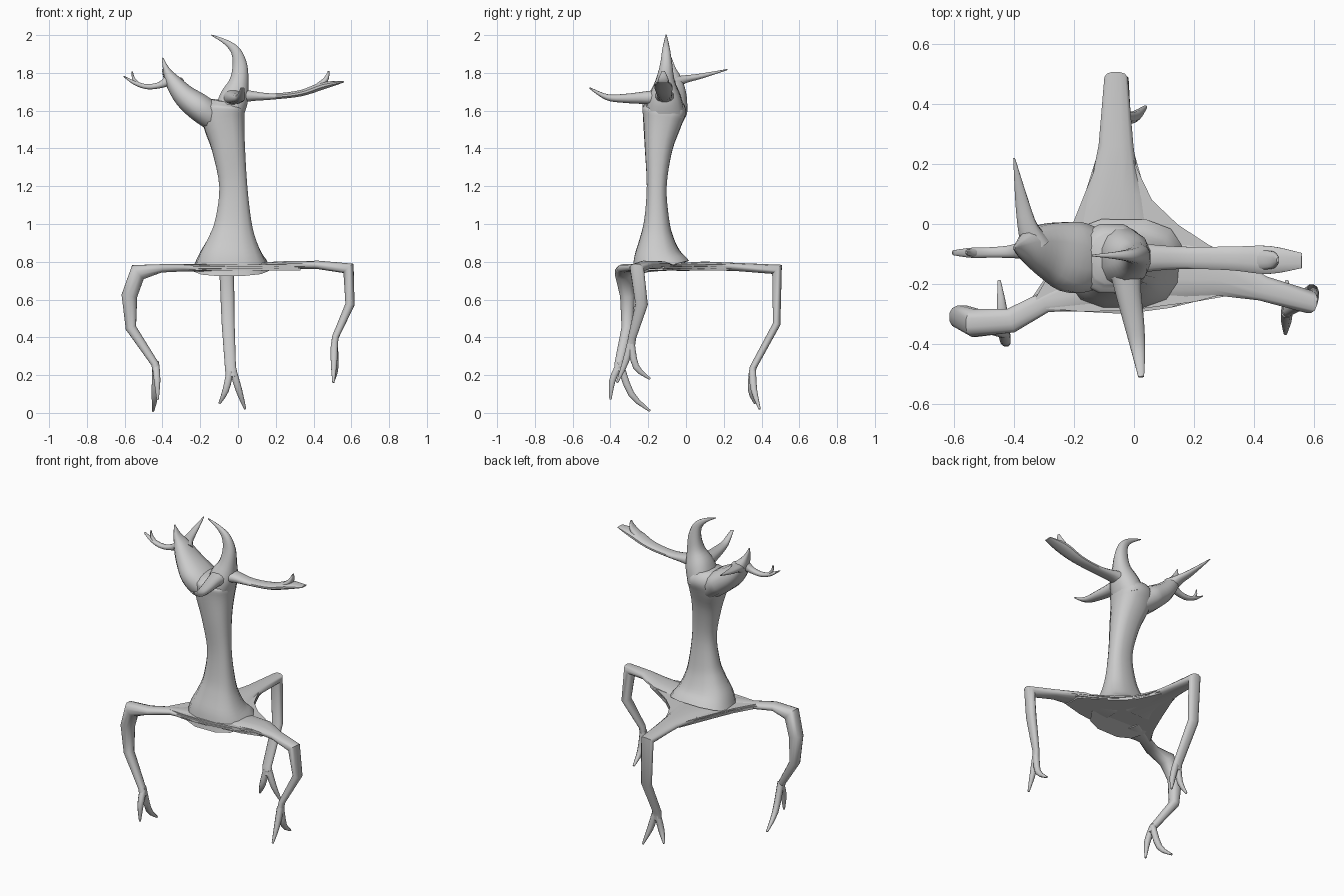
import bpy, bmesh, math
from mathutils import Vector

X, Y = Vector((1, 0, 0)), Vector((0, 1, 0))


def spline(pts, steps):
    """Catmull-Rom through rows of (x, y, z, half_width, half_height)."""
    out = []
    for i in range(len(pts) - 1):
        p0, p1 = pts[max(i - 1, 0)], pts[i]
        p2, p3 = pts[i + 1], pts[min(i + 2, len(pts) - 1)]
        for k in range(steps):
            t = k / steps
            out.append([0.5 * (2 * b + (c - a) * t + (2 * a - 5 * b + 4 * c - d) * t * t
                               + (3 * b - a - 3 * c + d) * t ** 3)
                        for a, b, c, d in zip(p0, p1, p2, p3)])
    out.append(list(pts[-1]))
    return out


def finish(bm, name, angle=50):
    bmesh.ops.recalc_face_normals(bm, faces=bm.faces)
    mesh = bpy.data.meshes.new(name)
    bm.to_mesh(mesh)
    bm.free()
    ob = bpy.data.objects.new(name, mesh)
    bpy.context.collection.objects.link(ob)
    bpy.ops.object.select_all(action='DESELECT')
    bpy.context.view_layer.objects.active = ob
    ob.select_set(True)
    bpy.ops.object.shade_smooth_by_angle(angle=math.radians(angle))
    return ob


def limb(name, pts, side, steps=4, sides=12, power=0.85):
    """Loft rounded rings along a path; half_width lies along 'side'."""
    rows = spline(pts, steps) if steps > 1 else [list(p) for p in pts]
    pos = [Vector(r[:3]) for r in rows]
    bm = bmesh.new()
    rings = []
    for i, r in enumerate(rows):
        a = (pos[i] - pos[max(i - 1, 0)]).normalized()
        b = (pos[min(i + 1, len(pos) - 1)] - pos[i]).normalized()
        t = (a + b).normalized()
        mitre = min(1.4, 1 / max(0.1, t.dot(b if b.length else a)))
        s = (side - t * side.dot(t)).normalized()
        n = t.cross(s)
        w, h = max(r[3], 0.003), max(r[4], 0.003) * mitre
        ring = []
        for k in range(sides):
            ang = 2 * math.pi * (k + 0.5) / sides
            c, q = math.cos(ang), math.sin(ang)
            ring.append(bm.verts.new(pos[i]
                        + s * w * math.copysign(abs(c) ** power, c)
                        + n * h * math.copysign(abs(q) ** power, q)))
        rings.append(ring)
    for r0, r1 in zip(rings, rings[1:]):
        for k in range(sides):
            j = (k + 1) % sides
            bm.faces.new((r0[k], r0[j], r1[j], r1[k]))
    bm.faces.new(rings[0])
    bm.faces.new(rings[-1])
    return finish(bm, name)


# Torso: flared skirt, slim waist, wider neck
limb("torso", [
    (-.035, -.135, .765, .205, .16), (-.035, -.15, .83, .175, .13),
    (-.03, -.155, .92, .13, .093), (-.025, -.155, 1.02, .098, .068),
    (-.025, -.155, 1.2, .076, .054), (-.05, -.145, 1.4, .09, .075),
    (-.075, -.125, 1.54, .112, .105), (-.075, -.115, 1.61, .108, .118),
    (-.07, -.115, 1.65, .075, .085)], X, power=.75)

# Webbed underside joining the three legs
web = [(-.12, .24), (-.15, .11), (-.205, .0), (-.25, -.13), (-.34, -.245),
       (-.32, -.29), (-.18, -.292), (-.03, -.30), (.12, -.28), (.2, -.25), (.34, -.235),
       (.34, -.115), (.25, -.07), (.14, -.01), (.06, .08), (.015, .15), (.0, .24)]
bm = bmesh.new()
lo = [bm.verts.new((x, y, .755)) for x, y in web]
hi = [bm.verts.new((x, y, .785)) for x, y in web]
bm.faces.new(lo)
bm.faces.new(hi)
for i in range(len(web)):
    j = (i + 1) % len(web)
    bm.faces.new((lo[i], lo[j], hi[j], hi[i]))
bmesh.ops.bevel(bm, geom=[e for e in bm.edges if abs(e.verts[0].co.z - e.verts[1].co.z) < .001],
                offset=.01, segments=2, affect='EDGES')
finish(bm, "web_base")

# Open jaws at the top
limb("cupped_jaw", [
    (-.10, -.112, 1.54, .09, .07), (-.195, -.112, 1.61, .122, .075),
    (-.28, -.09, 1.675, .098, .062), (-.345, -.078, 1.755, .062, .042),
    (-.38, -.08, 1.82, .028, .018), (-.40, -.08, 1.88, .004, .004)], Y)
limb("horn_jaw", [
    (-.05, -.112, 1.58, .11, .08), (-.02, -.112, 1.67, .088, .078),
    (.005, -.11, 1.755, .053, .052), (.01, -.105, 1.84, .034, .04),
    (-.012, -.105, 1.915, .022, .027), (-.065, -.105, 1.963, .012, .014),
    (-.14, -.105, 2.0, .003, .003)], Y)

# Upper arms and spikes
limb("right_arm", [
    (-.02, -.115, 1.675, .065, .05), (.06, -.113, 1.678, .046, .03),
    (.18, -.113, 1.675, .038, .017), (.33, -.115, 1.692, .041, .017),
    (.45, -.12, 1.732, .048, .02), (.56, -.122, 1.753, .026, .004)], Y)
limb("right_arm_thumb", [
    (.42, -.12, 1.725, .035, .018), (.465, -.12, 1.765, .028, .014),
    (.48, -.12, 1.81, .008, .004)], Y)
limb("left_arm", [
    (-.35, -.085, 1.77, .035, .035), (-.41, -.092, 1.737, .022, .018),
    (-.48, -.095, 1.727, .018, .014), (-.545, -.096, 1.746, .017, .011),
    (-.605, -.096, 1.782, .008, .003)], Y)
limb("left_arm_thumb", [
    (-.53, -.096, 1.74, .014, .012), (-.553, -.095, 1.77, .01, .008),
    (-.56, -.095, 1.808, .004, .003)], Y)
limb("back_spike", [
    (-.33, -.07, 1.74, .05, .04), (-.355, -.01, 1.765, .034, .022),
    (-.375, .08, 1.783, .022, .014), (-.40, .22, 1.818, .003, .003)], X)
limb("front_spike", [
    (-.03, -.13, 1.67, .06, .045), (-.02, -.22, 1.668, .045, .034),
    (.0, -.33, 1.665, .035, .024), (.014, -.42, 1.672, .024, .016),
    (.024, -.51, 1.72, .01, .004)], X)

# Legs: bent paths with hard knees
limb("right_leg", [
    (.05, -.15, .772, .10, .022), (.28, -.163, .783, .078, .022),
    (.43, -.215, .783, .043, .023), (.585, -.26, .765, .038, .027),
    (.593, -.235, .575, .034, .024), (.515, -.285, .40, .022, .018),
    (.508, -.295, .33, .022, .018)], Y, steps=1)
limb("left_leg", [
    (-.12, -.2, .768, .09, .022), (-.3, -.262, .768, .036, .02),
    (-.41, -.322, .765, .042, .022), (-.53, -.33, .745, .048, .042),
    (-.575, -.31, .62, .04, .042), (-.567, -.31, .45, .032, .028),
    (-.44, -.355, .26, .024, .02), (-.432, -.36, .22, .022, .02)], Y, steps=1)
limb("back_leg", [
    (-.065, -.05, .772, .13, .022), (-.065, .1, .778, .088, .024),
    (-.06, .26, .773, .06, .022), (-.06, .482, .76, .04, .026),
    (-.052, .48, .47, .035, .02), (-.04, .355, .24, .03, .018),
    (-.032, .35, .19, .034, .02)], X, steps=1)

# Forked feet
toes = {
    "right_toe_front": [(.51, -.293, .37), (.508, -.32, .27), (.505, -.365, .16)],
    "right_toe_rear": [(.51, -.29, .37), (.515, -.265, .245), (.51, -.19, .18)],
    "left_toe_front": [(-.435, -.355, .25), (-.428, -.39, .17), (-.425, -.40, .07)],
    "left_toe_rear": [(-.437, -.352, .27), (-.44, -.29, .10), (-.45, -.19, .01)],
    "back_toe_left": [(-.042, .352, .22), (-.065, .345, .12), (-.098, .365, .05)],
    "back_toe_right": [(-.025, .352, .22), (.005, .36, .12), (.038, .39, .02)],
}
for name, path in toes.items():
    limb(name, [(*p, w, w) for p, w in zip(path, (.02, .018, .006))], X, steps=3, sides=8)
